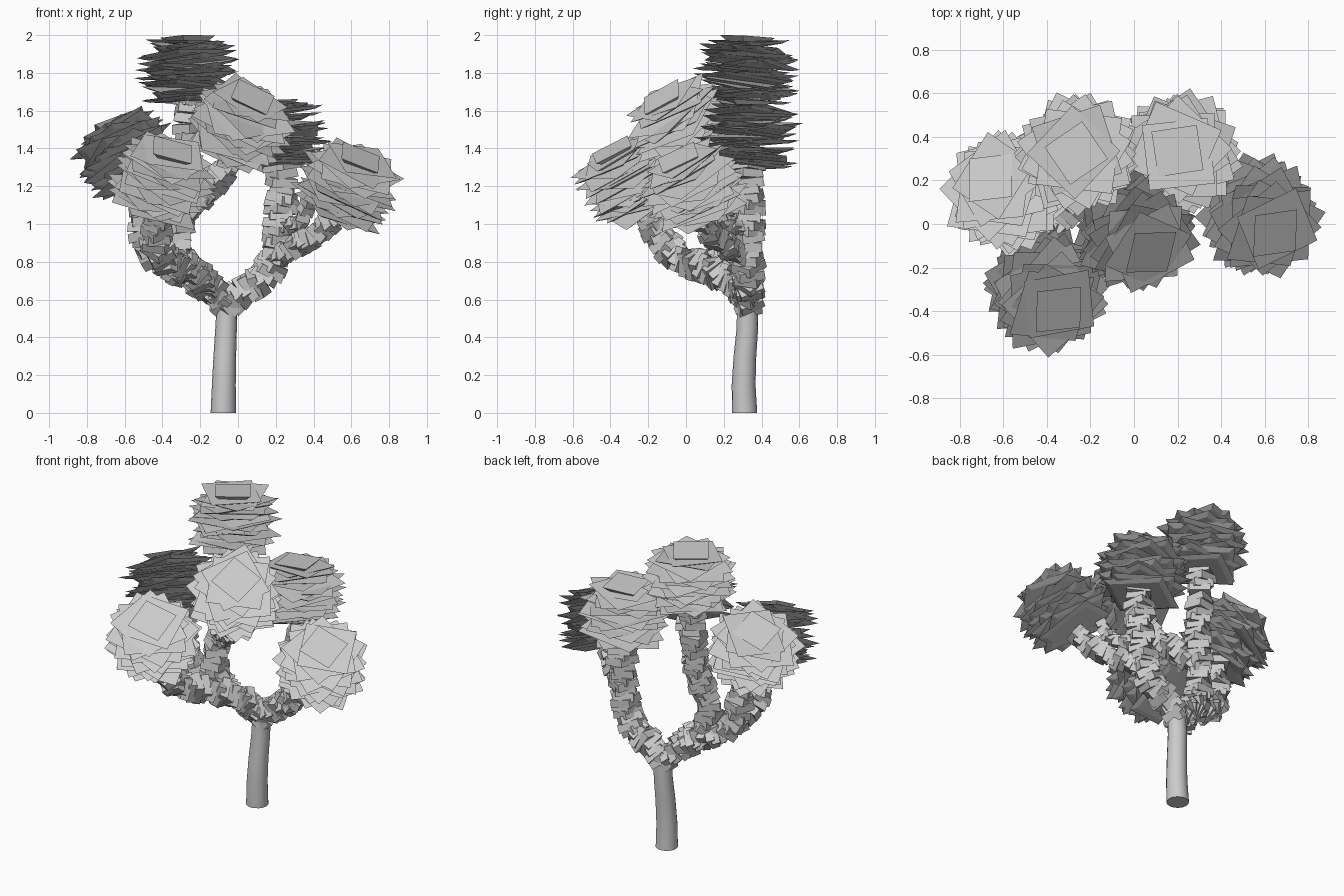
import bpy, bmesh, math, random
from mathutils import Vector, Matrix, Euler

random.seed(4)
cube = bpy.data.objects.get("Cube")
if cube:
    bpy.data.objects.remove(cube)

grey = bpy.data.materials.new("plain_grey")
grey.use_nodes = True
colour = (0.6, 0.6, 0.6, 1)
grey.diffuse_color = colour
grey.node_tree.nodes["Principled BSDF"].inputs["Base Color"].default_value = colour


def finish(bm, name):
    bmesh.ops.recalc_face_normals(bm, faces=bm.faces)
    mesh = bpy.data.meshes.new(name)
    bm.to_mesh(mesh)
    bm.free()
    mesh.materials.append(grey)
    obj = bpy.data.objects.new(name, mesh)
    bpy.context.collection.objects.link(obj)
    return obj


def slab(bm, centre, axis, spin, low, high, depth, tilt):
    """Square flared block, low and high being its half widths."""
    lean = Euler((random.uniform(-tilt, tilt), random.uniform(-tilt, tilt), 0)).to_matrix()
    turn = Vector((0, 0, 1)).rotation_difference(axis).to_matrix()
    # The four-sided cone has its corners on the axes, so square it up first
    frame = turn @ lean @ Matrix.Rotation(spin + math.pi / 4, 3, "Z")
    bmesh.ops.create_cone(bm, cap_ends=True, segments=4, radius1=low * math.sqrt(2),
                          radius2=high * math.sqrt(2), depth=depth,
                          matrix=Matrix.Translation(centre) @ frame.to_4x4())


def sample(points, step):
    """Even points and directions along a smooth path."""
    pts = [Vector(p) for p in points]
    ext = [2 * pts[0] - pts[1]] + pts + [2 * pts[-1] - pts[-2]]
    fine = []
    for a, b, c, d in zip(ext, ext[1:], ext[2:], ext[3:]):
        for i in range(20):
            t = i / 20
            fine.append(b + (c - a) * t / 2 + (2 * a - 5 * b + 4 * c - d) * t * t / 2
                        + (3 * b - a - 3 * c + d) * t ** 3 / 2)
    fine.append(pts[-1])
    walked = step
    for p, q in zip(fine, fine[1:]):
        walked += (q - p).length
        if walked >= step:
            walked = 0
            yield q, (q - p).normalized()


# Trunk: smooth, slightly bent round post
bm = bmesh.new()
rings = []
for x, y, z, r in [(-.078, .31, 0, .067), (-.075, .305, .15, .063), (-.07, .312, .3, .06),
                   (-.063, .325, .45, .057), (-.058, .325, .58, .055)]:
    turns = [math.tau * i / 16 for i in range(16)]
    rings.append([bm.verts.new((x + r * math.cos(a), y + r * math.sin(a), z)) for a in turns])
for low, high in zip(rings, rings[1:]):
    for i in range(16):
        bm.faces.new((low[i - 1], low[i], high[i], high[i - 1]))
bm.faces.new(rings[0])
bm.faces.new(rings[-1])
trunk = finish(bm, "trunk")
bpy.context.view_layer.objects.active = trunk
trunk.select_set(True)
bpy.ops.object.shade_smooth_by_angle(angle=math.radians(40))

# Branches: twisting chains of small blocks
branches = {
    "right_main": (.072, [(-.06, .33, .57), (.03, .33, .65), (.14, .33, .72), (.2, .33, .86), (.23, .33, 1.1), (.23, .32, 1.32)]),
    "right_outer": (.054, [(.19, .32, .82), (.3, .22, .88), (.42, .13, .95), (.53, .07, 1.05)]),
    "right_twig": (.038, [(.24, .3, .98), (.33, .2, 1.01), (.38, .14, 1.14)]),
    "left_main": (.066, [(-.06, .33, .57), (-.16, .29, .66), (-.28, .23, .76), (-.32, .22, .95), (-.27, .27, 1.2), (-.26, .31, 1.65)]),
    "left_outer": (.066, [(-.26, .24, .74), (-.4, .2, .79), (-.49, .17, .92), (-.51, .15, 1.22)]),
    "left_front": (.068, [(-.13, .29, .66), (-.26, .13, .76), (-.39, -.02, .81), (-.43, -.13, .92), (-.42, -.22, 1.08)]),
    "middle": (.058, [(-.3, .24, 1.04), (-.2, .17, 1.14), (-.1, .08, 1.24), (-.02, .02, 1.38)]),
}
for name, (half, path) in branches.items():
    bm = bmesh.new()
    spin = 0
    for centre, axis in sample(path, .033):
        spin += random.uniform(.15, .6)
        width = half * random.uniform(.85, 1.02)
        slab(bm, centre, axis, spin, width, width * .94, .05, .16)
    finish(bm, name + "_branch")

# Foliage: stacked twisted square leaves ending in a small cap, turned by the last number
crowns = {
    "top_crown": ((-.26, .32, 1.81), (-.03, .03, 1), .6),
    "back_right_crown": ((.21, .33, 1.47), (-.06, .03, 1), .15),
    "left_crown": ((-.59, .15, 1.37), (-.38, .34, .85), .05),
    "front_left_crown": ((-.4, -.31, 1.24), (.3, -.46, .85), .05),
    "middle_crown": ((.01, -.04, 1.53), (.38, -.5, .8), -.1),
    "right_crown": ((.58, .03, 1.2), (.38, -.4, .85), .05),
}
layers = 18
for name, (centre, axis, cap_spin) in crowns.items():
    bm = bmesh.new()
    axis = Vector(axis).normalized()
    centre = Vector(centre)
    spin = random.uniform(0, math.tau)
    for i in range(layers):
        t = i / (layers - 1)
        half = .2 - .05 * max(0, t - .6) ** 2 * 6 - .015 * (1 - t) ** 3
        shift = Vector((random.uniform(-.02, .02), random.uniform(-.02, .02), 0))
        spin += random.uniform(.2, .7)
        slab(bm, centre + axis * (t - .5) * .31 + shift, axis, spin, half * .82, half, .015, .12)
    slab(bm, centre + axis * .165, axis, cap_spin, .07, .105, .035, .03)
    finish(bm, name)
